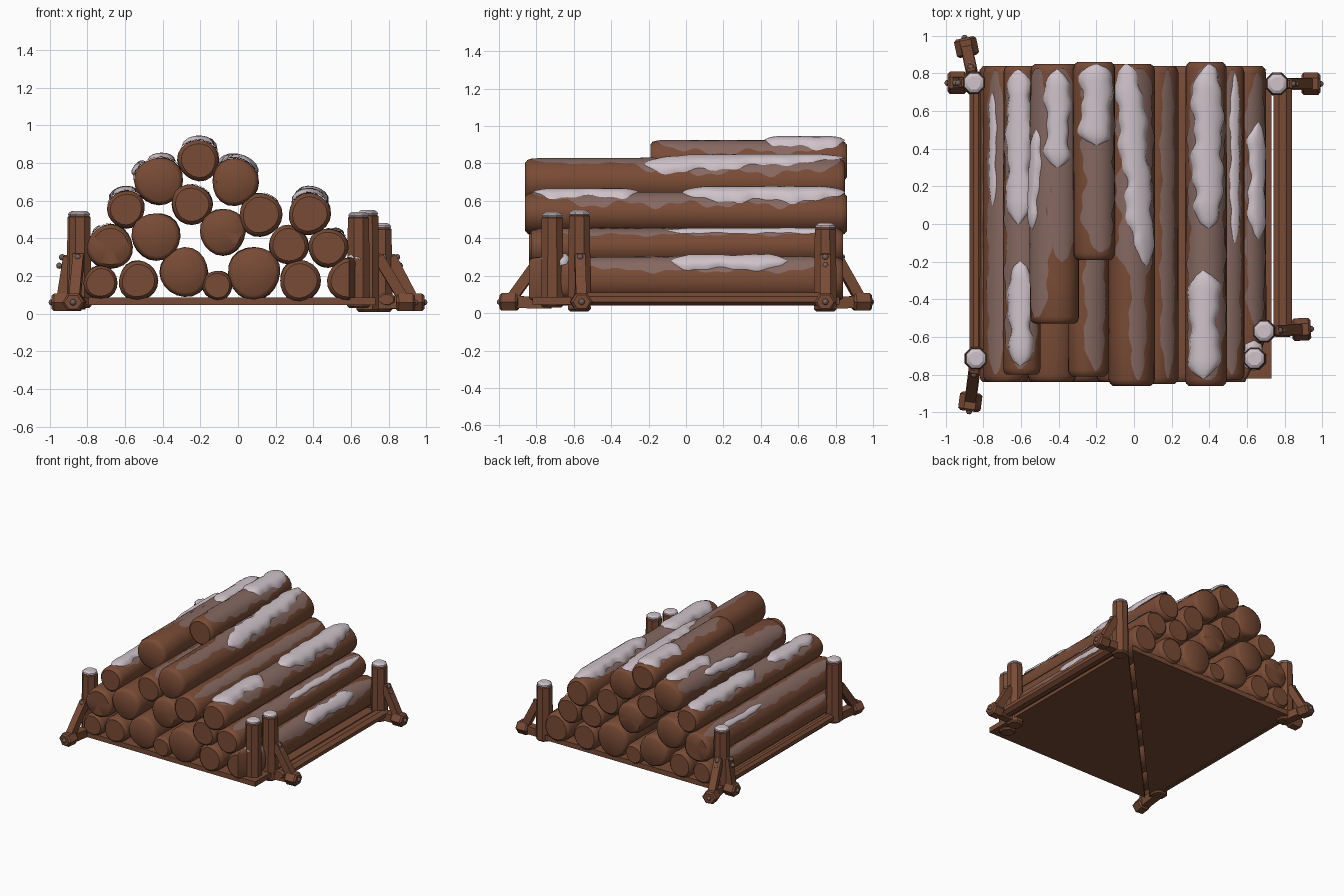
import bpy, bmesh, math, random
from mathutils import Vector, Matrix

random.seed(4)
if "Cube" in bpy.data.objects:
    bpy.data.objects.remove(bpy.data.objects["Cube"])


def material(name, r, g, b):
    m = bpy.data.materials.new(name)
    m.use_nodes = True
    m.diffuse_color = (r, g, b, 1)
    bsdf = m.node_tree.nodes["Principled BSDF"]
    bsdf.inputs["Base Color"].default_value = (r, g, b, 1)
    bsdf.inputs["Roughness"].default_value = 0.9
    return m


WOOD = material("brown_wood", 0.19, 0.07, 0.036)
FROST = material("frosted_wood", 0.24, 0.14, 0.12)
SNOW = material("snow", 0.62, 0.54, 0.58)
IRON = material("bolt_iron", 0.16, 0.11, 0.1)


def finish(name, bm, mat, angle=40):
    bmesh.ops.recalc_face_normals(bm, faces=bm.faces)
    me = bpy.data.meshes.new(name)
    bm.to_mesh(me)
    bm.free()
    me.materials.append(mat)
    ob = bpy.data.objects.new(name, me)
    bpy.context.collection.objects.link(ob)
    bpy.ops.object.select_all(action="DESELECT")
    ob.select_set(True)
    bpy.context.view_layer.objects.active = ob
    if angle:
        bpy.ops.object.shade_smooth_by_angle(angle=math.radians(angle))
    return ob


class Log:
    """A slightly uneven trunk lying along y; angles are measured from straight up."""

    def __init__(self, name, x, z, r, y0=-0.84, y1=0.84, slant=0):
        self.name, self.x, self.z, self.r = name, x, z, r
        self.y0, self.y1, self.slant = y0, y1, slant
        self.p, self.q = random.uniform(0, 6), random.uniform(0, 6)
        self.build()

    def point(self, a, y, lift=0.0, scale=1.0):
        wob = 1 + 0.025 * math.sin(3 * a + self.p) + 0.02 * math.sin(2 * a + self.q + y)
        rad = self.r * wob * scale + lift
        return Vector((self.x + rad * math.sin(a), y, self.z + rad * math.cos(a)))

    def build(self, sides=20):
        bm = bmesh.new()
        a, b = self.y0, self.y1
        stations = [(a, 0.82), (a + 0.012, 0.94), (a + 0.035, 1)]
        stations += [(a + (b - a) * k / 6, 1) for k in range(1, 6)]
        stations += [(b - 0.035, 1), (b - 0.012, 0.94), (b, 0.82)]
        rings = []
        for i, (y, s) in enumerate(stations):
            ring = []
            for k in range(sides):
                co = self.point(math.tau * k / sides, y, scale=s)
                if i < 3:
                    co.y += self.slant * max(0, co.x - self.x)
                ring.append(bm.verts.new(co))
            rings.append(ring)
        for r0, r1 in zip(rings, rings[1:]):
            for k in range(sides):
                n = (k + 1) % sides
                bm.faces.new((r0[k], r0[n], r1[n], r1[k]))
        for ring, y in ((rings[0], a), (rings[-1], b)):
            c = bm.verts.new((self.x, y, self.z))
            for k in range(sides):
                bm.faces.new((ring[k], ring[(k + 1) % sides], c))
        finish(self.name, bm, WOOD)

    def patch(self, label, y0, y1, mid, half, thick, mat, drift=0.0):
        """A ragged shell hugging the bark: thick for snow, thin for frost."""
        bm = bmesh.new()
        n, m = max(8, int((y1 - y0) * 45)), 8
        p, q = random.uniform(0, 6), random.uniform(0, 6)
        rows = []
        for i in range(n + 1):
            t = i / n
            y = y0 + (y1 - y0) * t
            end = min(1, 0.1 + 3.2 * (t * (1 - t)) ** 0.6)
            edge = [half * end * (1 + 0.16 * math.sin(19 * y + f) + 0.1 * math.sin(47 * y + 2 * f))
                    for f in (p, q)]
            centre = mid + drift * (t - 0.5)
            row = []
            for k in range(m + 1):
                s = 2 * k / m - 1
                ang = centre + s * (edge[0] if s < 0 else edge[1])
                row.append(bm.verts.new(self.point(ang, y, 0.003 + thick * (1 - s ** 4) * end)))
            rows.append(row)
        for r0, r1 in zip(rows, rows[1:]):
            for k in range(m):
                bm.faces.new((r0[k], r0[k + 1], r1[k + 1], r1[k]))
        finish(f"{label}_on_{self.name}", bm, mat, 60)

    def snow(self, y0, y1, mid=0.0, half=0.7, drift=0.0, thick=0.022):
        self.patch("snow", y0, y1, mid, half, thick, SNOW, drift)

    def frost(self, y0, y1, mid=0.0, half=0.9):
        self.patch("frost", y0, y1, mid, half, 0.001, FROST)


# Bottom row of logs
low_left = Log("log_low_1", -0.73, 0.165, 0.09)
Log("log_low_2", -0.53, 0.175, 0.105)
Log("log_low_3", -0.285, 0.22, 0.13)
Log("log_low_4", -0.11, 0.15, 0.08)
Log("log_low_5", 0.085, 0.215, 0.14)
Log("log_low_6", 0.33, 0.175, 0.11)
low_right = Log("log_low_7", 0.59, 0.18, 0.115, slant=2)
# Second row
mid_left = Log("log_second_1", -0.68, 0.355, 0.12)
Log("log_second_2", -0.435, 0.41, 0.128)
Log("log_second_3", -0.08, 0.435, 0.123)
Log("log_second_4", 0.27, 0.365, 0.105)
mid_right = Log("log_second_5", 0.48, 0.35, 0.105, -0.83)
# Third row
third_1 = Log("log_third_1", -0.595, 0.555, 0.1, -0.8)
third_2 = Log("log_third_2", -0.245, 0.58, 0.108, -0.81)
third_3 = Log("log_third_3", 0.12, 0.525, 0.115, -0.85)
third_4 = Log("log_third_4", 0.38, 0.53, 0.112, -0.86, 0.86)
# Upper logs
upper_1 = Log("log_upper_1", -0.42, 0.705, 0.128, -0.53, 0.85)
upper_2 = Log("log_upper_2", -0.015, 0.70, 0.125, -0.86, 0.85)
top_log = Log("log_top", -0.21, 0.815, 0.11, -0.19, 0.86)

# Settled snow
third_1.snow(0.0, 0.82, -0.2)
third_1.snow(-0.75, -0.2, -0.1, 0.65)
upper_1.snow(-0.03, 0.5, -1.0, 0.3, 0.3)
upper_1.snow(0.3, 0.82, 0.1, 0.5)
top_log.snow(0.42, 0.85, 0.1, 0.8)
upper_2.snow(-0.22, 0.85, 0.25, 0.6, -0.9)
third_4.snow(-0.02, 0.85, 0.15, 0.75, thick=0.032)
third_4.snow(-0.82, -0.25, -0.1, 0.75)
low_right.snow(-0.08, 0.54, 0.62, 0.45)
low_right.snow(-0.78, -0.62, 0.4, 0.4)
mid_right.snow(-0.1, 0.8, 0.55, 0.25, thick=0.01)
mid_left.snow(0.1, 0.7, -0.65, 0.2, thick=0.01)

# Thin frost on the upward bark
for log, y0, y1, mid, half in (
        (mid_left, -0.8, 0.82, -0.5, 0.45), (low_left, -0.75, 0.7, -0.7, 0.3),
        (third_1, -0.77, 0.82, -0.1, 0.95), (upper_1, -0.5, 0.83, -0.85, 0.6),
        (upper_1, -0.2, 0.83, 0.3, 0.6), (third_2, -0.78, 0.4, 0.4, 0.55),
        (top_log, -0.15, 0.84, 0.3, 0.85), (upper_2, -0.83, 0.0, 0.3, 0.35),
        (upper_2, -0.3, 0.83, 0.3, 0.85), (third_3, -0.82, 0.82, 0.55, 0.35),
        (third_4, -0.83, 0.84, 0.1, 1.0), (mid_right, -0.8, 0.82, 0.4, 0.5),
        (low_right, -0.55, 0.8, 0.6, 0.55)):
    log.frost(y0, y1, mid, half)


def beam(name, a, b, r, mat=WOOD, taper=1.0, flat=1.0, sides=8):
    """A chamfered timber from a to b; flat squashes its height."""
    a, b = Vector(a), Vector(b)
    d = b - a
    bm = bmesh.new()
    bmesh.ops.create_cone(bm, cap_ends=True, segments=sides, radius1=r, radius2=r * taper, depth=d.length)
    rims = [e for e in bm.edges if abs(e.verts[0].co.z - e.verts[1].co.z) < 0.001]
    bmesh.ops.bevel(bm, geom=rims, offset=min(0.012, r / 4), segments=1, affect="EDGES")
    rot = Matrix.Rotation(math.pi / sides, 4, "Z")
    bm.transform(Matrix.Translation((a + b) / 2) @ d.to_track_quat("Z", "Y").to_matrix().to_4x4()
                 @ Matrix.Diagonal((1, flat, 1, 1)) @ rot)
    return finish(name, bm, mat, 30)


def bolt(name, co):
    bm = bmesh.new()
    bmesh.ops.create_icosphere(bm, subdivisions=2, radius=0.017, matrix=Matrix.Translation(co))
    finish(name, bm, IRON)


def post(name, x, y, height, foot=0.03):
    beam(name, (x, y, foot), (x, y, height - 0.015), 0.066, taper=0.92)
    beam(name + "_snow", (x, y, height - 0.025), (x, y, height + 0.006), 0.063, SNOW, taper=0.8)


def brace(name, x, y, dx, dy):
    """A slanted strut with a foot block and bolts, leaning out along dx, dy."""
    out = Vector((dx, dy, 0)).normalized()
    base = Vector((x, y, 0))
    foot = base + Vector((dx, dy, 0.06))
    beam(name, base + out * 0.05 + Vector((0, 0, 0.31)), foot, 0.04, sides=4)
    beam(name + "_foot", foot - out * 0.05, foot + out * 0.05, 0.06, sides=6, flat=0.9)
    beam(name + "_sill", base + Vector((0, 0, 0.055)), foot, 0.045, sides=4)
    for k, (reach, z) in enumerate(((0.085, 0.3), (0.1, 0.255))):
        bolt(f"{name}_bolt_{k}", base + out * reach + Vector((0, 0, z)))
    bolt(name + "_foot_bolt", foot + out * 0.05)


# Corner posts
post("post_back_right", -0.85, 0.75, 0.54)
post("post_front_right", -0.84, -0.715, 0.54)
post("post_back_left", 0.76, 0.745, 0.475, 0.01)
post("post_front_left_outer", 0.69, -0.57, 0.545, 0.01)
post("post_front_left_inner", 0.64, -0.715, 0.535)

# Braces
brace("brace_back_right_side", -0.85, 0.75, -0.09, 0)
brace("brace_back_right_rear", -0.85, 0.75, -0.04, 0.19)
brace("brace_front_right", -0.84, -0.715, -0.03, -0.23)
brace("brace_back_left", 0.76, 0.745, 0.18, 0)
brace("brace_front_left", 0.69, -0.57, 0.2, 0.01)

# Side rails
beam("rail_left", (0.79, -0.6, 0.075), (0.79, 0.76, 0.075), 0.053, flat=0.7)
beam("rail_right", (-0.84, -0.74, 0.075), (-0.84, 0.76, 0.075), 0.036)

# Floor: two triangular slabs split along the diagonal
X0, X1, Y, GAP = -0.82, 0.73, 0.82, 0.025
for name, corners in (("floor_left", ((X0 + GAP, -Y), (X1, -Y), (X1, Y - GAP))),
                      ("floor_right", ((X0, -Y + GAP), (X1 - GAP, Y), (X0, Y)))):
    bm = bmesh.new()
    face = bm.faces.new([bm.verts.new((x, y, 0.045)) for x, y in corners])
    top = bmesh.ops.extrude_face_region(bm, geom=[face])["geom"]
    bmesh.ops.translate(bm, vec=(0, 0, 0.04), verts=[v for v in top if isinstance(v, bmesh.types.BMVert)])
    finish(name, bm, WOOD, 0)
